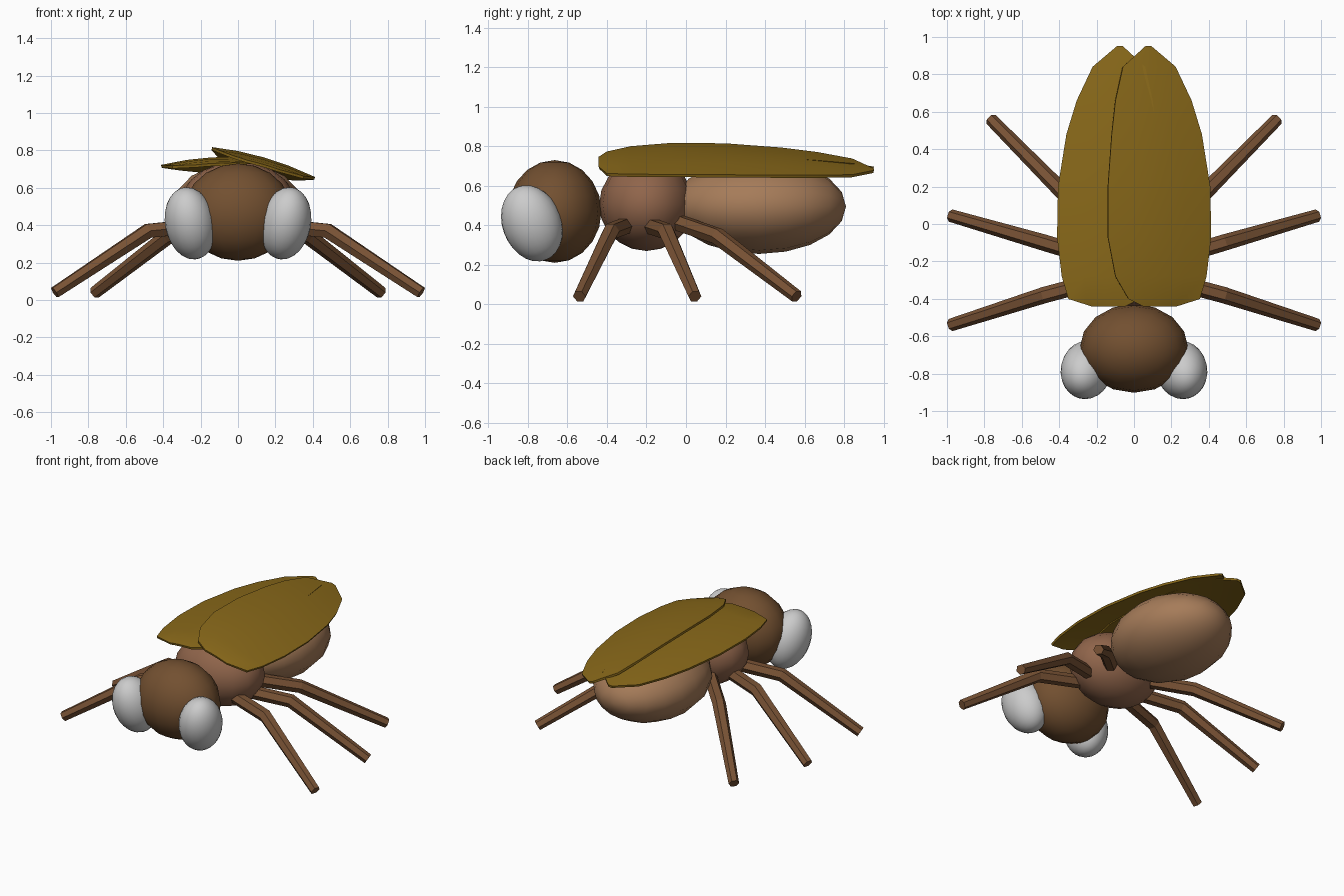
import bpy, bmesh, math

if "Cube" in bpy.data.objects:
    bpy.data.objects.remove(bpy.data.objects["Cube"])


def material(name, color):
    m = bpy.data.materials.new(name)
    m.diffuse_color = (*color, 1)
    m.use_nodes = True
    m.node_tree.nodes["Principled BSDF"].inputs["Base Color"].default_value = m.diffuse_color
    return m


HEAD = material("dark_brown", (0.17, 0.08, 0.03))
THORAX = material("red_brown", (0.28, 0.13, 0.07))
ABDOMEN = material("tan", (0.38, 0.2, 0.1))
LEG = material("leg_brown", (0.19, 0.085, 0.035))
WING = material("olive", (0.25, 0.14, 0.01))


def ellipsoid(name, loc, radii, mat=None, rot=(0, 0, 0), segs=16, rings=10):
    bpy.ops.mesh.primitive_uv_sphere_add(segments=segs, ring_count=rings, location=loc, rotation=rot)
    ob = bpy.context.object
    ob.name = name
    ob.scale = radii
    if mat:
        ob.data.materials.append(mat)
    bpy.ops.object.shade_smooth()
    return ob


def leg(name, points, side):
    # hexagonal tapering tube through root, knee and foot
    cu = bpy.data.curves.new(name, 'CURVE')
    cu.dimensions = '3D'
    cu.bevel_depth = 0.04
    cu.bevel_resolution = 1
    cu.use_fill_caps = True
    sp = cu.splines.new('POLY')
    sp.points.add(len(points) - 1)
    for p, (x, y, z), r in zip(sp.points, points, (1.1, 1.1, 0.85)):
        p.co = (side * x, y, z, 1)
        p.radius = r
    ob = bpy.data.objects.new(name, cu)
    bpy.context.collection.objects.link(ob)
    bpy.ops.object.select_all(action='DESELECT')
    ob.select_set(True)
    bpy.context.view_layer.objects.active = ob
    bpy.ops.object.convert(target='MESH')
    ob = bpy.context.object
    ob.data.materials.clear()
    ob.data.materials.append(LEG)
    bpy.ops.object.shade_flat()


# wing outline: y, inner x, outer x
WING_ROWS = [(-0.44, 0.05, 0.22), (-0.40, -0.03, 0.35), (-0.28, -0.10, 0.385),
             (-0.07, -0.14, 0.41), (0.20, -0.14, 0.405), (0.48, -0.12, 0.36),
             (0.66, -0.10, 0.305), (0.84, -0.06, 0.22), (0.95, 0.06, 0.09)]


def wing(name, side, base, slope, sag):
    # slightly domed plate lofted across the outline rows
    bm = bmesh.new()
    cols = 5
    grid = []
    for y, xi, xo in WING_ROWS:
        row = []
        for i in range(cols):
            t = i / (cols - 1)
            x = xi + (xo - xi) * t
            dome = 0.09 * (xo - xi) ** 2 / 0.3 * 4 * t * (1 - t) * 0.28
            row.append(bm.verts.new((side * x, y, base - slope * x - sag * y * y + dome)))
        grid.append(row)
    for a, b in zip(grid, grid[1:]):
        for i in range(cols - 1):
            f = (a[i], a[i + 1], b[i + 1], b[i])
            bm.faces.new(f if side > 0 else f[::-1])
    me = bpy.data.meshes.new(name)
    bm.to_mesh(me)
    bm.free()
    ob = bpy.data.objects.new(name, me)
    bpy.context.collection.objects.link(ob)
    me.materials.append(WING)
    mod = ob.modifiers.new("thickness", 'SOLIDIFY')
    mod.thickness = 0.015
    mod.offset = 0
    bpy.ops.object.select_all(action='DESELECT')
    ob.select_set(True)
    bpy.context.view_layer.objects.active = ob
    bpy.ops.object.convert(target='MESH')
    bpy.ops.object.shade_smooth_by_angle(angle=math.radians(35))


# body
ellipsoid("head", (0, -0.665, 0.47), (0.29, 0.237, 0.26), HEAD)
ellipsoid("thorax", (0, -0.20, 0.505), (0.31, 0.24, 0.235), THORAX)
ellipsoid("abdomen", (0, 0.37, 0.495), (0.35, 0.24, 0.44), ABDOMEN, rot=(math.pi / 2, 0, 0))

# eyes, leaning forward and outward at the top
for side, tag in ((1, "right"), (-1, "left")):
    ellipsoid(f"{tag}_eye", (side * 0.255, -0.78, 0.41), (0.135, 0.15, 0.2),
              rot=(math.radians(20), side * math.radians(11), 0), segs=24, rings=14)

# three pairs of legs
LEGS = {"front": [(0.18, -0.30, 0.40), (0.48, -0.38, 0.37), (0.98, -0.54, 0.04)],
        "middle": [(0.18, -0.19, 0.40), (0.48, -0.10, 0.37), (0.98, 0.045, 0.04)],
        "rear": [(0.17, -0.03, 0.41), (0.37, 0.16, 0.345), (0.765, 0.56, 0.04)]}
for side, tag in ((1, "right"), (-1, "left")):
    for part, pts in LEGS.items():
        leg(f"{part}_{tag}_leg", pts, side)

# overlapping wings, the right one lying on top and tilted more
wing("right_wing", 1, 0.77, 0.29, 0.08)
wing("left_wing", -1, 0.738, 0.055, 0.05)
